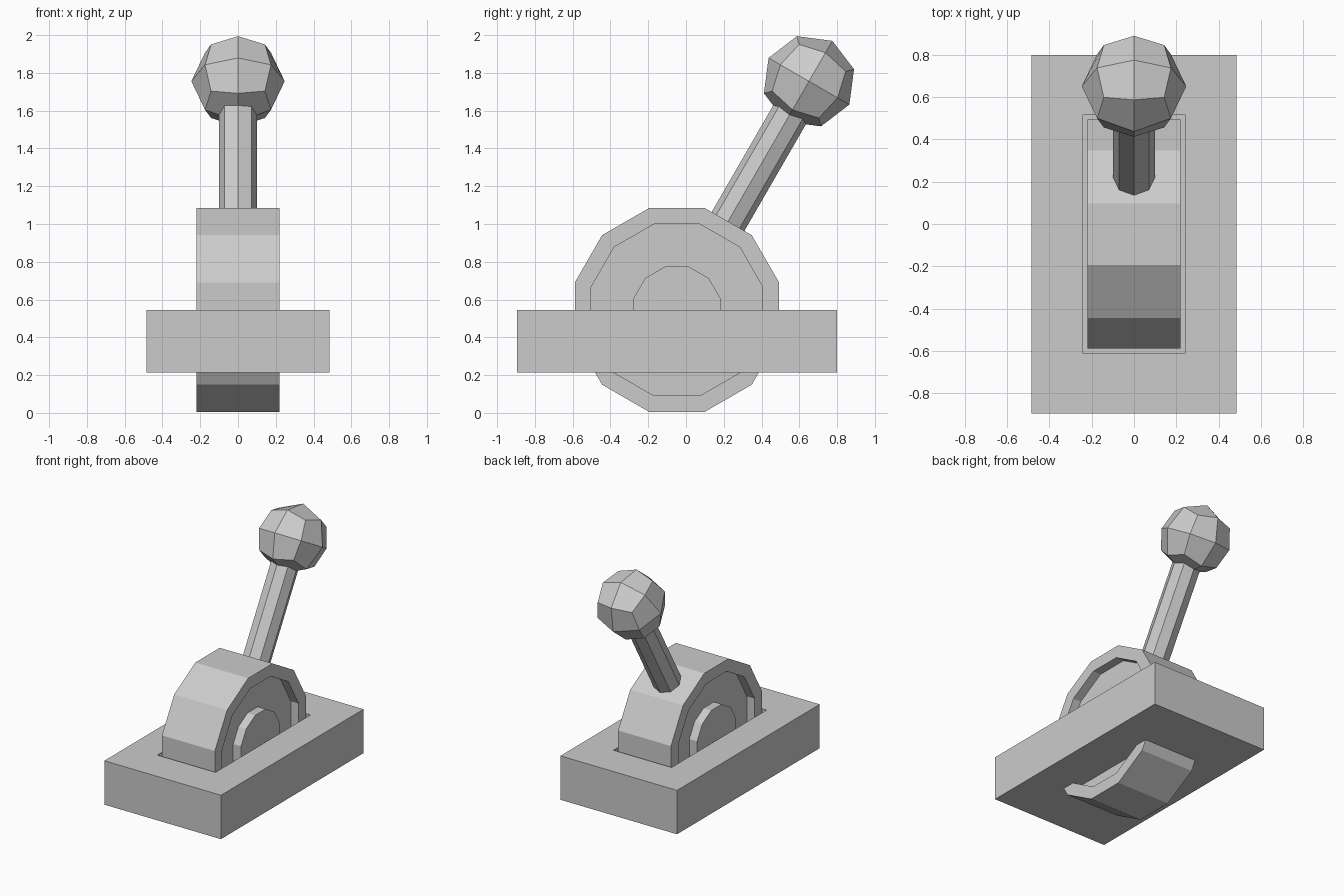
import bpy, bmesh
from math import sin, cos, pi, radians
from mathutils import Matrix, Vector

if "Cube" in bpy.data.objects:
    bpy.data.objects.remove(bpy.data.objects["Cube"])

PIVOT = Vector((0, -0.048, 0.545))     # wheel axle
TILT = Matrix.Rotation(radians(-30), 4, 'X')


def finish(name, bm, matrix=Matrix()):
    bmesh.ops.recalc_face_normals(bm, faces=bm.faces[:])
    bm.transform(matrix)
    mesh = bpy.data.meshes.new(name)
    bm.to_mesh(mesh)
    bm.free()
    obj = bpy.data.objects.new(name, mesh)
    bpy.context.collection.objects.link(obj)
    return obj


def lathe(name, profile, sides, start, matrix):
    """Loft (height, radius) rings along local z and cap both ends."""
    bm = bmesh.new()
    rings = []
    for h, r in profile:
        angles = [start + 2 * pi * i / sides for i in range(sides)]
        rings.append([bm.verts.new((r * cos(a), r * sin(a), h)) for a in angles])
    for a, b in zip(rings, rings[1:]):
        for i in range(sides):
            j = (i + 1) % sides
            bm.faces.new((a[i], a[j], b[j], b[i]))
    bm.faces.new(rings[0])
    bm.faces.new(rings[-1])
    return finish(name, bm, matrix)


# Base plate with a recessed slot in its top
bm = bmesh.new()
bmesh.ops.create_cube(bm, size=1)
bmesh.ops.scale(bm, vec=(0.97, 1.694, 0.33), verts=bm.verts[:])
bm.faces.ensure_lookup_table()
top = max(bm.faces, key=lambda f: f.calc_center_median().z)
bmesh.ops.inset_individual(bm, faces=[top], thickness=0.1)
for v in top.verts:
    v.co.x = 0.242 if v.co.x > 0 else -0.242
    v.co.y = 0.565 if v.co.y > 0 else -0.565
floor = bmesh.ops.extrude_discrete_faces(bm, faces=[top])['faces'][0]
bmesh.ops.translate(bm, vec=(0, 0, -0.12), verts=floor.verts[:])
finish("base_plate", bm, Matrix.Translation((0, PIVOT.y, 0.38)))

# Twelve-sided wheel: raised rim, recessed web and hub on both sides
half = [(0.22, 0.238), (0.155, 0.238), (0.155, 0.47), (0.22, 0.47), (0.22, 0.56)]
profile = [(-h, r) for h, r in half] + half[::-1]
lathe("pivot_wheel", profile, 12, radians(15),
      Matrix.Translation(PIVOT) @ Matrix.Rotation(pi / 2, 4, 'Y'))

# Octagonal lever rod
lathe("lever_rod", [(0.4, 0.1), (1.25, 0.1)], 8, 0,
      Matrix.Translation(PIVOT) @ TILT)

# Faceted ball knob: subdivided cube pushed out to a sphere
bm = bmesh.new()
bmesh.ops.create_cube(bm, size=1)
bmesh.ops.subdivide_edges(bm, edges=bm.edges[:], cuts=1, use_grid_fill=True)
for v in bm.verts:
    v.co = v.co.normalized() * 0.247
finish("lever_knob", bm,
       Matrix.Translation(PIVOT) @ TILT @ Matrix.Translation((0, 0, 1.398)))
